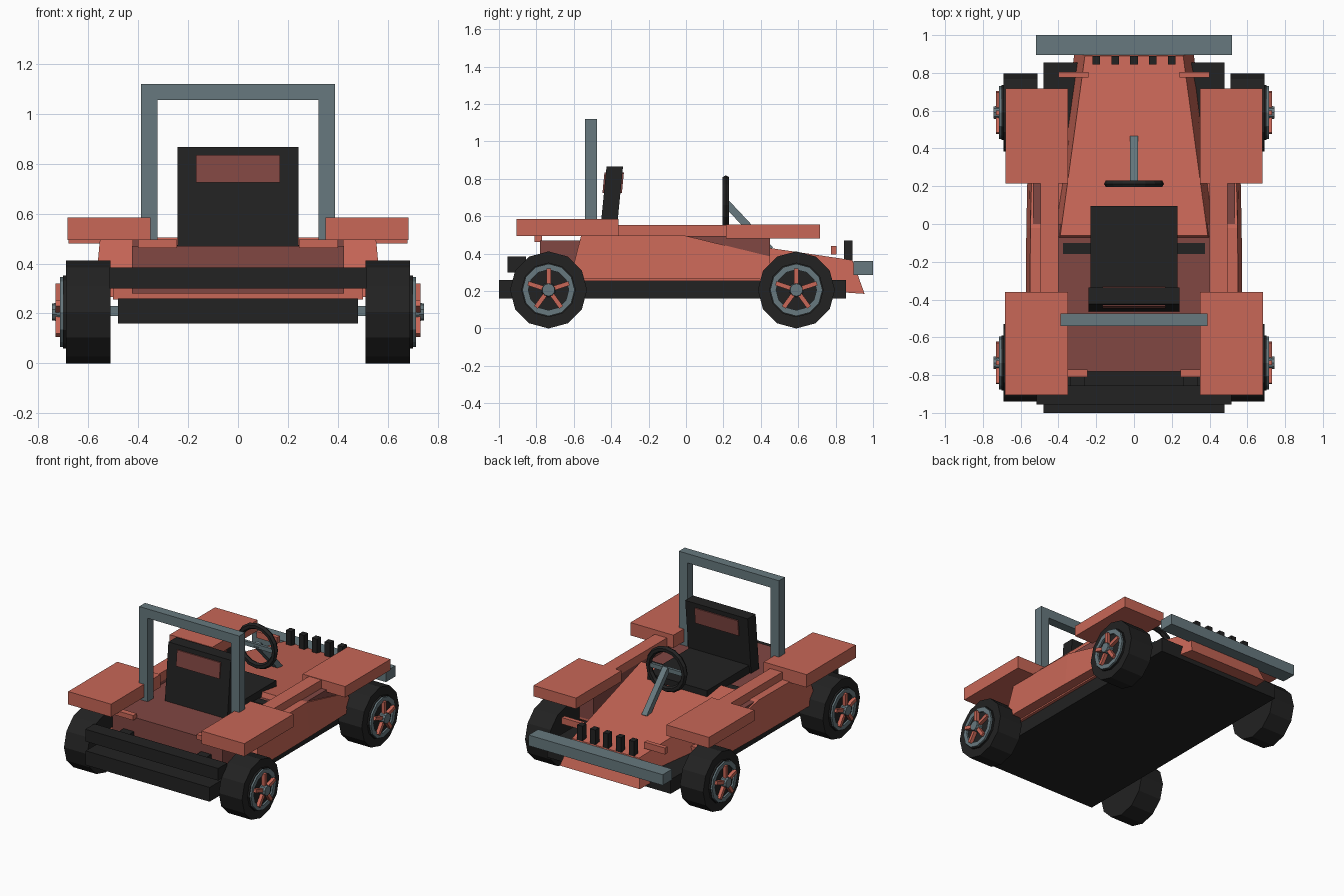
import bpy, bmesh, math
from mathutils import Vector, Matrix

if "Cube" in bpy.data.objects:
    bpy.data.objects.remove(bpy.data.objects["Cube"])


def material(name, rgb):
    m = bpy.data.materials.new(name)
    m.diffuse_color = (*rgb, 1)
    m.use_nodes = True
    m.node_tree.nodes["Principled BSDF"].inputs["Base Color"].default_value = m.diffuse_color
    return m


RED = material("coral red", (0.58, 0.135, 0.095))
DARK = material("dark red", (0.22, 0.063, 0.055))
BLACK = material("black", (0.016, 0.016, 0.016))
GREY = material("blue grey", (0.135, 0.19, 0.21))


def finish(bm, name, mat):
    bmesh.ops.recalc_face_normals(bm, faces=bm.faces)
    me = bpy.data.meshes.new(name)
    bm.to_mesh(me)
    bm.free()
    me.materials.append(mat)
    ob = bpy.data.objects.new(name, me)
    bpy.context.collection.objects.link(ob)
    return ob


def box(name, mat, x, y, z):
    """Box from (min, max) ranges."""
    bm = bmesh.new()
    bmesh.ops.create_cube(bm, size=1)
    for v in bm.verts:
        v.co = [r[0] + (c + 0.5) * (r[1] - r[0]) for r, c in zip((x, y, z), v.co)]
    return finish(bm, name, mat)


def pair(name, mat, x, y, z):
    for side, s in (("right", 1), ("left", -1)):
        box(side + "_" + name, mat, sorted((s * x[0], s * x[1])), y, z)


def loft(name, mat, rings):
    """Skin through closed rings with the same number of points."""
    bm = bmesh.new()
    loops = [[bm.verts.new(p) for p in r] for r in rings]
    n = len(loops[0])
    for a, b in zip(loops, loops[1:]):
        for i in range(n):
            j = (i + 1) % n
            bm.faces.new((a[i], a[j], b[j], b[i]))
    bm.faces.new(loops[0])
    bm.faces.new(loops[-1])
    return finish(bm, name, mat)


def lathe(name, mat, profile, sides, centre, closed=False):
    """Turn an (x, radius) profile about the x axis."""
    rings = []
    for i in range(sides):
        a = 2 * math.pi * i / sides
        rings.append([(centre[0] + x, centre[1] + r * math.sin(a),
                       centre[2] + r * math.cos(a)) for x, r in profile])
    bm = bmesh.new()
    vs = [[bm.verts.new(p) for p in r] for r in rings]
    n = len(profile)
    for i in range(sides):
        a, b = vs[i], vs[(i + 1) % sides]
        for k in range(n if closed else n - 1):
            bm.faces.new((a[k], a[(k + 1) % n], b[(k + 1) % n], b[k]))
    if not closed:
        bm.faces.new([v[0] for v in vs])
        bm.faces.new([v[-1] for v in vs])
    return finish(bm, name, mat)


def beam(name, mat, a, b, w):
    """Square bar between two points."""
    a, b = Vector(a), Vector(b)
    bm = bmesh.new()
    bmesh.ops.create_cube(bm, size=1)
    rot = (b - a).to_track_quat('Z', 'X').to_matrix().to_4x4()
    bm.transform(Matrix.Translation((a + b) / 2) @ rot @
                 Matrix.Diagonal((w, w, (b - a).length, 1)))
    return finish(bm, name, mat)


# Chassis plate and rear bar
box("chassis", BLACK, (-0.48, 0.48), (-1.0, 0.855), (0.16, 0.26))
box("rear_bar", BLACK, (-0.515, 0.515), (-0.955, -0.855), (0.30, 0.385))
pair("rear_bar_bracket", BLACK, (0.26, 0.34), (-0.86, -0.77), (0.31, 0.37))

# Cockpit tub and floor slab
box("cockpit_tub", DARK, (-0.425, 0.425), (-0.78, 0.0), (0.28, 0.47))
box("body_base", RED, (-0.50, 0.50), (-0.76, 0.44), (0.255, 0.30))
box("cockpit_crossbar", BLACK, (-0.375, 0.375), (-0.16, -0.10), (0.44, 0.475))

# Hood tapering down to the nose
def section(y_top, z_top, x_top, y_low, z_low, x_low):
    return [(-x_top, y_top, z_top), (x_top, y_top, z_top),
            (x_low, y_low, z_low), (-x_low, y_low, z_low)]


loft("hood", RED, [section(-0.06, 0.505, 0.39, -0.14, 0.26, 0.44),
                   section(0.89, 0.365, 0.26, 0.955, 0.185, 0.31)])

# Side pods with inner walls and sills
for side, s in (("right", 1), ("left", -1)):
    def pod(yt, zt, yl, xo):
        return [(s * 0.42, yt, zt), (s * (xo - 0.022), yt, zt),
                (s * xo, yl, 0.265), (s * 0.42, yl, 0.265)]
    loft(side + "_side_pod", RED, [pod(-0.56, 0.50, -0.62, 0.575),
                                   pod(-0.02, 0.50, -0.02, 0.57),
                                   pod(0.45, 0.385, 0.45, 0.56)])
pair("inner_wall", DARK, (0.40, 0.535), (-0.54, 0.45), (0.28, 0.495))
pair("sill", RED, (0.40, 0.495), (-0.37, 0.23), (0.49, 0.553))

# Fenders and small lamps
pair("rear_fender", RED, (0.35, 0.683), (-0.905, -0.36), (0.495, 0.585))
pair("front_fender", RED, (0.35, 0.68), (0.215, 0.717), (0.48, 0.556))
pair("rear_lamp", RED, (0.245, 0.40), (-0.81, -0.77), (0.463, 0.497))
pair("front_lamp", RED, (0.24, 0.40), (0.775, 0.805), (0.395, 0.44))

# Front bumper and grille teeth
box("front_bumper", GREY, (-0.52, 0.52), (0.895, 1.0), (0.285, 0.36))
for i in range(5):
    x = -0.2 + 0.1 * i
    box(f"grille_tooth_{i + 1}", BLACK, (x - 0.02, x + 0.02), (0.845, 0.89), (0.34, 0.47))

# Roll bar
pair("roll_bar_post", GREY, (0.322, 0.388), (-0.54, -0.475), (0.46, 1.06))
box("roll_bar_top", GREY, (-0.388, 0.388), (-0.54, -0.475), (1.055, 1.12))

# Seat: cushion, leaning backrest and its pad
box("seat_cushion", BLACK, (-0.23, 0.23), (-0.40, 0.095), (0.46, 0.525))


def leaning(name, mat, x, back, front, z0, z1):
    def ring(z):
        lean = 0.098 * (z - 0.865)
        return [(-x, back + lean, z), (x, back + lean, z),
                (x, front + lean, z), (-x, front + lean, z)]
    return loft(name, mat, [ring(z0), ring(z1)])


leaning("seat_back", BLACK, 0.242, -0.425, -0.337, 0.47, 0.867)
leaning("seat_back_pad", DARK, 0.168, -0.433, -0.329, 0.725, 0.835)

# Steering wheel: upright ring, crossbar and column
bm = bmesh.new()
wheel = []
for i in range(16):
    a = 2 * math.pi * i / 16
    wheel.append([bm.verts.new(((0.138 + 0.021 * math.cos(b)) * math.cos(a),
                                0.213 + 0.021 * math.sin(b),
                                0.66 + (0.138 + 0.021 * math.cos(b)) * math.sin(a)))
                  for b in (k * math.pi / 3 for k in range(6))])
for i in range(16):
    p, q = wheel[i], wheel[(i + 1) % 16]
    for k in range(6):
        bm.faces.new((p[k], p[(k + 1) % 6], q[(k + 1) % 6], q[k]))
finish(bm, "steering_wheel", BLACK)
box("steering_crossbar", GREY, (-0.135, 0.135), (0.203, 0.223), (0.645, 0.675))
beam("steering_column", GREY, (0, 0.215, 0.67), (0, 0.45, 0.42), 0.04)

# Wheels and axles
for end, y in (("rear", -0.735), ("front", 0.59)):
    box(end + "_axle", GREY, (-0.52, 0.52), (y - 0.02, y + 0.02), (0.19, 0.23))
    for side, s in (("right", 1), ("left", -1)):
        n, c = f"{end}_{side}_", (0, y, 0.206)
        lathe(n + "tyre", BLACK, [(s * 0.51, 0.206), (s * 0.69, 0.206)], 12, c)
        lathe(n + "rim_back", BLACK, [(s * 0.68, 0.146), (s * 0.702, 0.146)], 12, c)
        lathe(n + "rim", GREY, [(s * 0.69, 0.14), (s * 0.714, 0.14),
                                (s * 0.714, 0.108), (s * 0.69, 0.108)], 12, c, True)
        lathe(n + "hub", GREY, [(s * 0.69, 0.04), (s * 0.745, 0.034)], 10, c)
        for i in range(5):
            a = 2 * math.pi * i / 5
            d = Vector((0, math.sin(a), math.cos(a)))
            o = Vector((s * 0.719, y, 0.206))
            beam(f"{n}spoke_{i + 1}", RED, o + d * 0.02, o + d * 0.115, 0.024)
